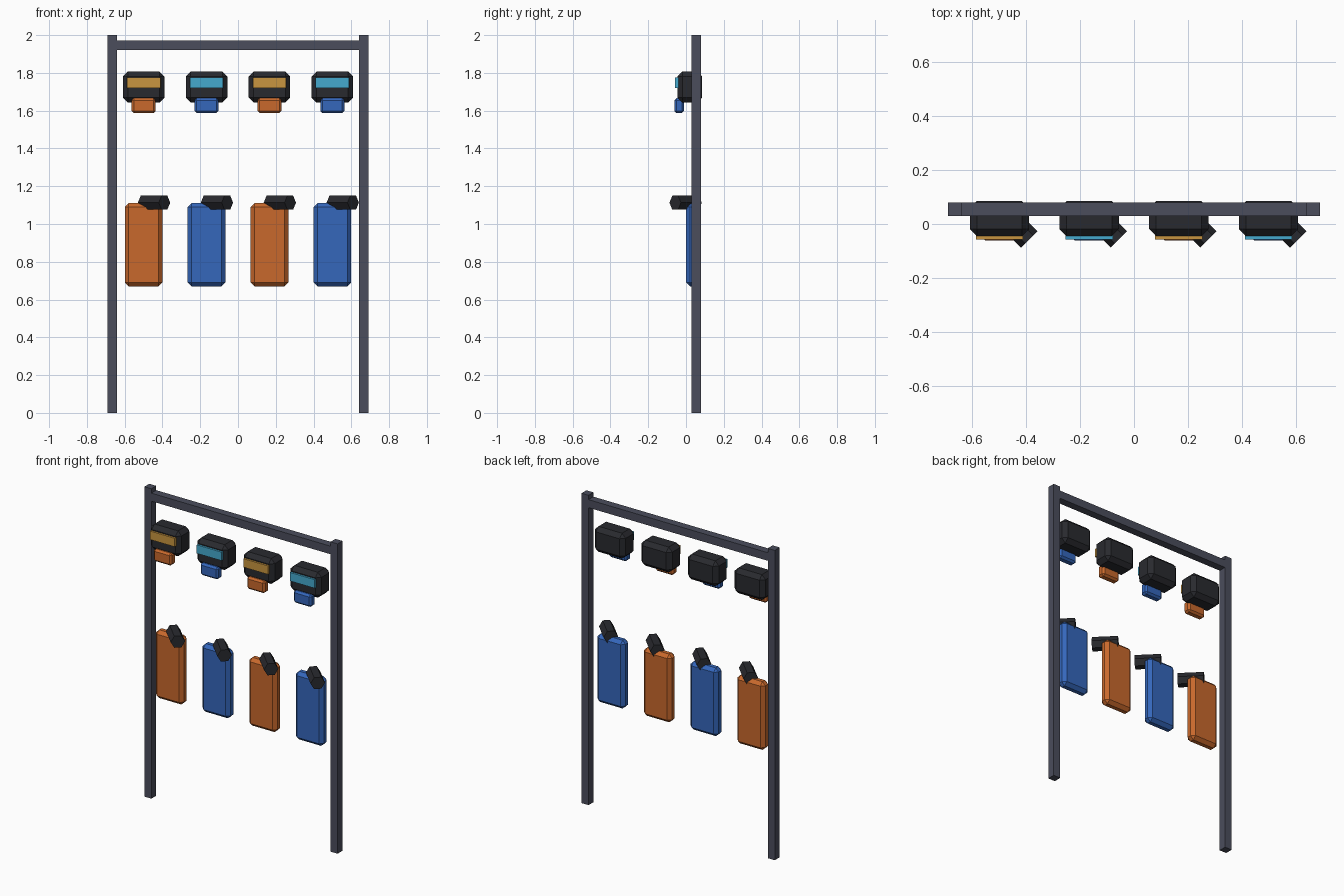
import bpy
import math

default = bpy.data.objects.get("Cube")
if default:
    bpy.data.objects.remove(default, do_unlink=True)


def material(name, rgb):
    mat = bpy.data.materials.new(name)
    mat.use_nodes = True
    mat.diffuse_color = (*rgb, 1)
    mat.node_tree.nodes["Principled BSDF"].inputs["Base Color"].default_value = (*rgb, 1)
    return mat


steel = material("steel grey", (0.07, 0.075, 0.107))
black = material("dark rubber", (0.022, 0.023, 0.028))
orange = material("orange", (0.58, 0.14, 0.025))
blue = material("blue", (0.035, 0.135, 0.5))
amber = material("amber glass", (0.58, 0.3, 0.05))
cyan = material("cyan glass", (0.06, 0.4, 0.62))


def box(name, x, y, z, mat, chamfer=0):
    """Box spanning the (low, high) ranges, with optional chamfered edges."""
    spans = (x, y, z)
    bpy.ops.mesh.primitive_cube_add(size=1, location=[(a + b) / 2 for a, b in spans])
    obj = bpy.context.object
    obj.name = name
    obj.scale = [b - a for a, b in spans]
    bpy.ops.object.transform_apply(location=False, rotation=False, scale=True)
    obj.data.materials.append(mat)
    if chamfer:
        bevel = obj.modifiers.new("chamfer", "BEVEL")
        bevel.width = chamfer
        bevel.segments = 1
    return obj


def around(centre, half):
    return centre - half, centre + half


# Rack frame: two posts and a top rail
depth = (0.03, 0.08)
for side, label in ((-1, "right"), (1, "left")):
    box(f"{label}_post", around(side * 0.665, 0.025), depth, (0, 2), steel)
box("top_rail", (-0.64, 0.64), depth, (1.92, 1.972), steel)

# Four sets of hanging equipment in alternating colours
for i in range(4):
    cx = (i - 1.5) * 0.333
    paint, glass = ((orange, amber), (blue, cyan))[i % 2]
    n = i + 1

    # Helmet with visor and breathing mask
    box(f"helmet_{n}", around(cx, 0.11), (-0.045, 0.085), (1.643, 1.807), black, 0.026)
    box(f"visor_{n}", around(cx, 0.088), (-0.058, -0.03), (1.72, 1.775), glass)
    box(f"mask_{n}", around(cx, 0.064), (-0.062, -0.01), (1.587, 1.667), paint, 0.012)

    # Air tank with a hexagonal valve set diagonally on its top
    box(f"tank_{n}", around(cx, 0.1), (0, 0.068), (0.67, 1.11), paint, 0.021)
    bpy.ops.mesh.primitive_cylinder_add(
        vertices=6, radius=0.043, depth=0.156, location=(cx + 0.055, -0.002, 1.113),
        rotation=(math.pi / 2, 0, math.pi / 4))
    valve = bpy.context.object
    valve.name = f"valve_{n}"
    # Turn the hexagon so that its points lie sideways
    for vert in valve.data.vertices:
        vert.co.x, vert.co.y = vert.co.y, -vert.co.x
    valve.data.materials.append(black)
